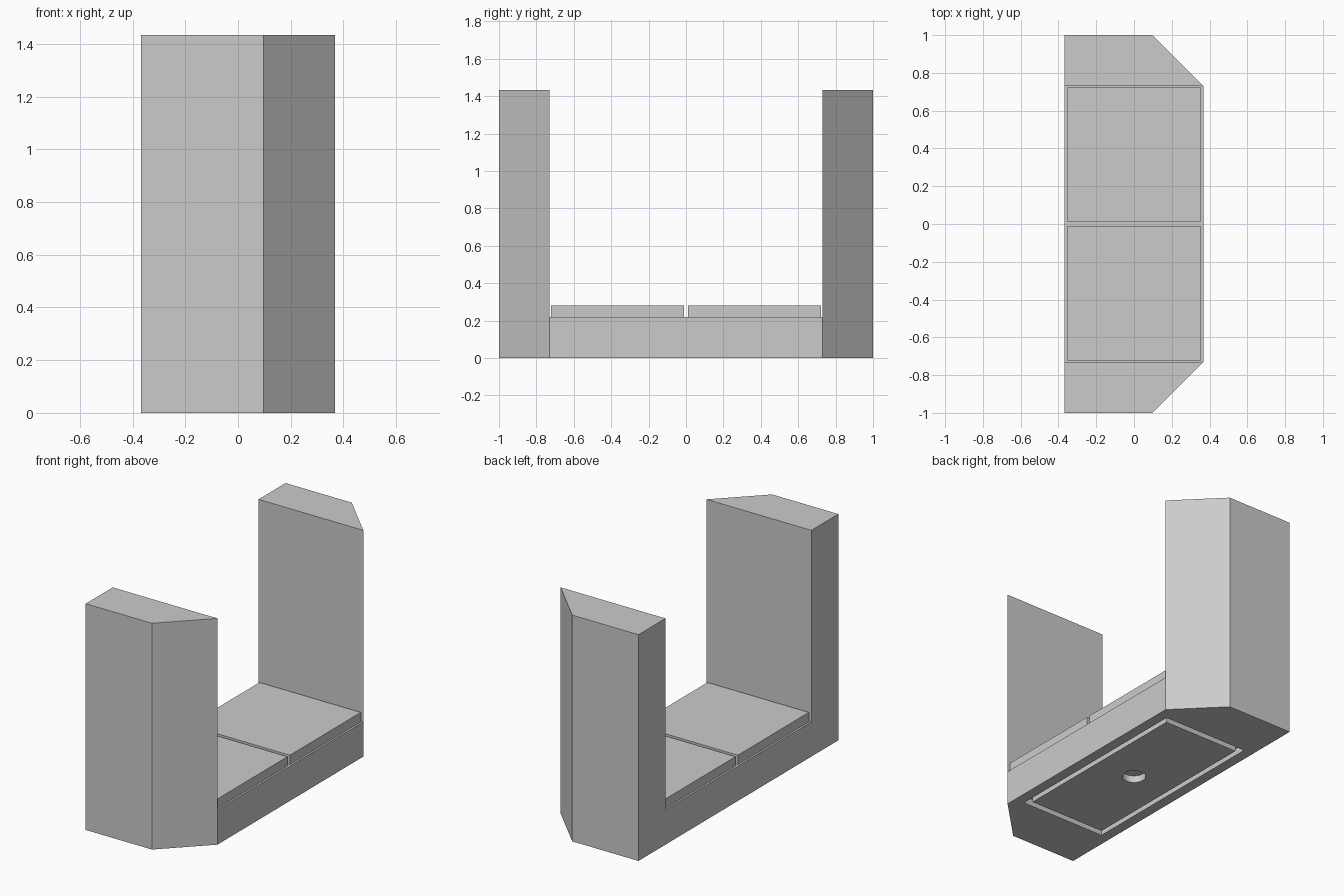
import bpy
import bmesh
from mathutils import Vector

if "Cube" in bpy.data.objects:
    bpy.data.objects.remove(bpy.data.objects["Cube"], do_unlink=True)

HALF_W, HALF_L, HEIGHT = 0.367, 1.0, 1.433
INNER, FRONT, FLOOR = 0.73, 0.097, 0.22
RECESS = 0.045

grey = bpy.data.materials.new("plain grey")
grey.use_nodes = True
colour = (0.6, 0.6, 0.6, 1)
grey.diffuse_color = colour
grey.node_tree.nodes["Principled BSDF"].inputs["Base Color"].default_value = colour


def finish(name, bm):
    bmesh.ops.recalc_face_normals(bm, faces=bm.faces)
    mesh = bpy.data.meshes.new(name)
    bm.to_mesh(mesh)
    bm.free()
    mesh.materials.append(grey)
    obj = bpy.data.objects.new(name, mesh)
    bpy.context.collection.objects.link(obj)
    return obj


def box(name, low, high):
    bm = bmesh.new()
    low, high = Vector(low), Vector(high)
    bmesh.ops.create_cube(bm, size=1)
    for v in bm.verts:
        v.co = (low + high) / 2 + v.co * (high - low)
    return finish(name, bm)


def cut(target, cutter):
    cutter.hide_render = True
    mod = target.modifiers.new("cut", 'BOOLEAN')
    mod.operation = 'DIFFERENCE'
    mod.solver = 'EXACT'
    mod.object = cutter
    bpy.context.view_layer.objects.active = target
    bpy.ops.object.modifier_apply(modifier=mod.name)
    bpy.data.objects.remove(cutter, do_unlink=True)


def raise_faces(bm, faces, height):
    out = bmesh.ops.extrude_face_region(bm, geom=faces)["geom"]
    bmesh.ops.delete(bm, geom=faces, context='FACES')
    for v in out:
        if isinstance(v, bmesh.types.BMVert):
            v.co.z = height
    return [f for f in out if isinstance(f, bmesh.types.BMFace)]


# U-shaped body: low floor with a chamfered tower at each end
bm = bmesh.new()
rows = []
for y, x in ((-HALF_L, FRONT), (-INNER, HALF_W), (INNER, HALF_W), (HALF_L, FRONT)):
    rows.append((bm.verts.new((-HALF_W, y, 0)), bm.verts.new((x, y, 0))))
plan = [bm.faces.new((a[0], a[1], b[1], b[0])) for a, b in zip(rows, rows[1:])]
bottom = bmesh.ops.duplicate(bm, geom=plan)
top = raise_faces(bm, plan, FLOOR)
for tower in [f for f in top if abs(f.calc_center_median().y) > INNER]:
    raise_faces(bm, [tower], HEIGHT)
bmesh.ops.remove_doubles(bm, verts=bm.verts, dist=0.0001)
bmesh.ops.recalc_face_normals(bm, faces=bm.faces)
bmesh.ops.dissolve_limit(bm, angle_limit=0.01, verts=bm.verts, edges=bm.edges)
body = finish("body", bm)

# Recess in the underside
cut(body, box("recess_cutter", (-0.3, -0.658, -0.1), (0.3, 0.658, RECESS)))

# Flush plate inside the recess, with a round hole
plate = box("underside_plate", (-0.267, -0.618, 0), (0.267, 0.618, RECESS))
bm = bmesh.new()
bmesh.ops.create_cone(bm, cap_ends=True, segments=32, radius1=0.07, radius2=0.07, depth=0.4)
cut(plate, finish("hole_cutter", bm))

# Two floor pads
for side, name in ((-1, "front_pad"), (1, "back_pad")):
    ends = sorted((side * 0.012, side * 0.722))
    box(name, (-0.355, ends[0], FLOOR), (0.355, ends[1], 0.28))
